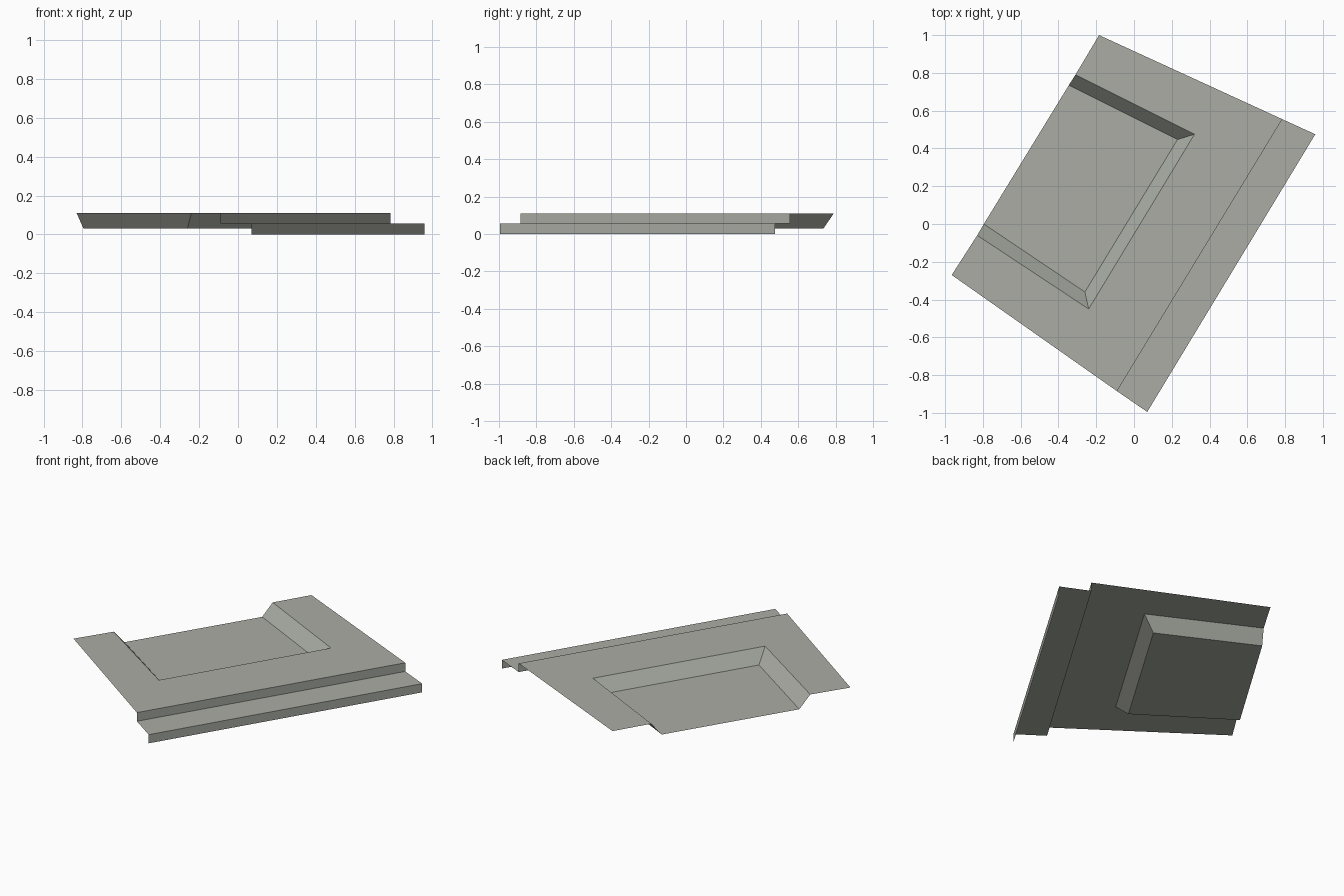
import bpy, bmesh

if "Cube" in bpy.data.objects:
    bpy.data.objects.remove(bpy.data.objects["Cube"])

TOP, TREAD, FLOOR = 0.11, 0.055, 0.03

mat = bpy.data.materials.new("warm grey stone")
mat.diffuse_color = (0.40, 0.415, 0.37, 1)
mat.use_nodes = True
mat.node_tree.nodes["Principled BSDF"].inputs["Base Color"].default_value = mat.diffuse_color

# U-shaped outlines, each running from the far end of the open side round to the near end
outer = [(-0.185, 1.0), (0.785, 0.555), (-0.09, -0.885), (-0.965, -0.27)]
rim = [(-0.31, 0.79), (0.32, 0.475), (-0.24, -0.45), (-0.83, -0.06)]
base = [(-0.345, 0.735), (0.23, 0.447), (-0.26, -0.36), (-0.795, 0.0)]
step = [(0.96, 0.475), (0.07, -0.995)]


def sheet(name, rows, fill_last=False):
    """Bridge successive rows of points into an open, flat-faced sheet."""
    bm = bmesh.new()
    rings = [[bm.verts.new((x, y, z)) for x, y in pts] for pts, z in rows]
    for a, b in zip(rings, rings[1:]):
        for i in range(len(a) - 1):
            bm.faces.new((a[i + 1], a[i], b[i], b[i + 1]))
    if fill_last:
        bm.faces.new(list(reversed(rings[-1])))
    bm.normal_update()
    me = bpy.data.meshes.new(name)
    bm.to_mesh(me)
    bm.free()
    me.materials.append(mat)
    ob = bpy.data.objects.new(name, me)
    bpy.context.collection.objects.link(ob)
    return ob


# Raised platform, with sloped walls down to a sunken floor open on one side
sheet("sunken_platform", [(outer, TOP), (rim, TOP), (base, FLOOR)], True)

# Steps along the long side: outer riser, tread, inner riser
edge = outer[1:3]
sheet("side_steps", [(step, 0), (step, TREAD), (edge, TREAD), (edge, TOP)])
